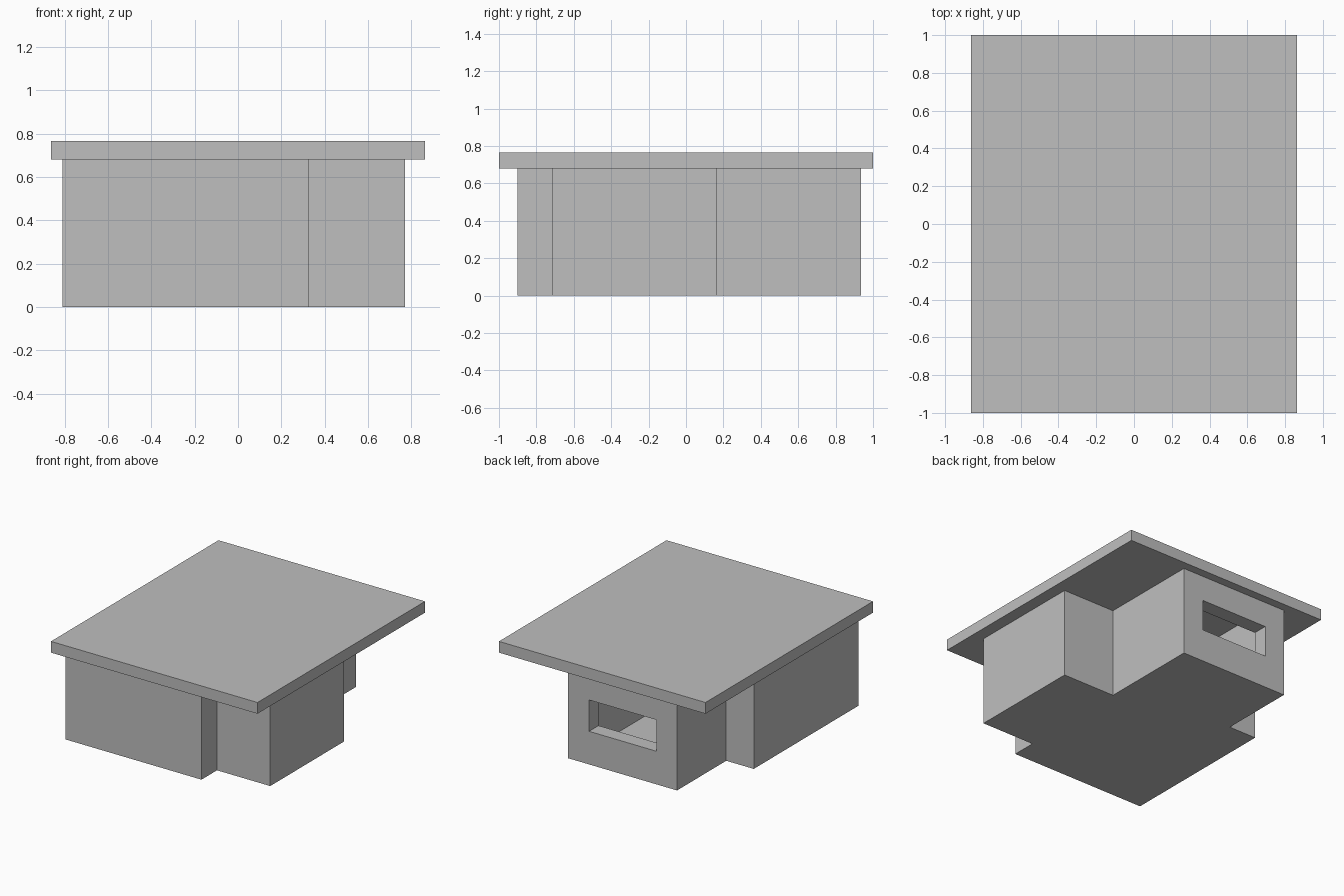
import bpy
import bmesh

if "Cube" in bpy.data.objects:
    bpy.data.objects.remove(bpy.data.objects["Cube"], do_unlink=True)

WALL_TOP, ROOF_TOP = 0.68, 0.765
WALL_THICK, FLOOR_TOP = 0.113, 0.06

# One plain grey for the whole building
grey = bpy.data.materials.new("plain_grey")
grey.use_nodes = True
grey.diffuse_color = (0.52, 0.52, 0.52, 1)
grey.node_tree.nodes["Principled BSDF"].inputs["Base Color"].default_value = grey.diffuse_color


def add_object(name, bm):
    bmesh.ops.recalc_face_normals(bm, faces=bm.faces)
    mesh = bpy.data.meshes.new(name)
    bm.to_mesh(mesh)
    bm.free()
    mesh.materials.append(grey)
    obj = bpy.data.objects.new(name, mesh)
    bpy.context.collection.objects.link(obj)
    return obj


def prism(outline, z0, z1):
    """Closed upright prism; returns the bmesh and its top face."""
    bm = bmesh.new()
    base = bm.faces.new([bm.verts.new((x, y, z0)) for x, y in outline])
    geom = bmesh.ops.extrude_face_region(bm, geom=[base], use_keep_orig=True)["geom"]
    top = next(g for g in geom if isinstance(g, bmesh.types.BMFace))
    bmesh.ops.translate(bm, verts=top.verts, vec=(0, 0, z1 - z0))
    bmesh.ops.recalc_face_normals(bm, faces=bm.faces)
    return bm, top


def rectangle(x0, x1, y0, y1):
    return [(x0, y0), (x1, y0), (x1, y1), (x0, y1)]


# Walls and floor: stepped footprint, hollowed out from the top
footprint = [(-0.81, -0.90), (0.325, -0.90), (0.325, -0.715), (0.77, -0.715),
             (0.77, 0.165), (0.33, 0.165), (0.33, 0.935), (-0.58, 0.935),
             (-0.58, 0.348), (-0.81, 0.348)]
bm, top = prism(footprint, 0, WALL_TOP)
bmesh.ops.inset_region(bm, faces=[top], thickness=WALL_THICK,
                       use_boundary=True, use_even_offset=True)
floor = bmesh.ops.extrude_discrete_faces(bm, faces=[top])["faces"][0]
bmesh.ops.translate(bm, verts=floor.verts, vec=(0, 0, FLOOR_TOP - WALL_TOP))
walls = add_object("walls", bm)

# Window opening through the back wall
bm, _ = prism(rectangle(-0.41, 0.155, 0.75, 1.05), 0.25, 0.487)
cutter = add_object("window_cutter", bm)
cutter.hide_render = True
cut = walls.modifiers.new("window_opening", "BOOLEAN")
cut.operation = "DIFFERENCE"
cut.solver = "EXACT"
cut.object = cutter
bpy.context.view_layer.objects.active = walls
bpy.ops.object.modifier_apply(modifier=cut.name)
bpy.data.objects.remove(cutter, do_unlink=True)

# Flat overhanging roof slab
bm, _ = prism(rectangle(-0.863, 0.863, -1, 1), WALL_TOP, ROOF_TOP)
add_object("roof", bm)
